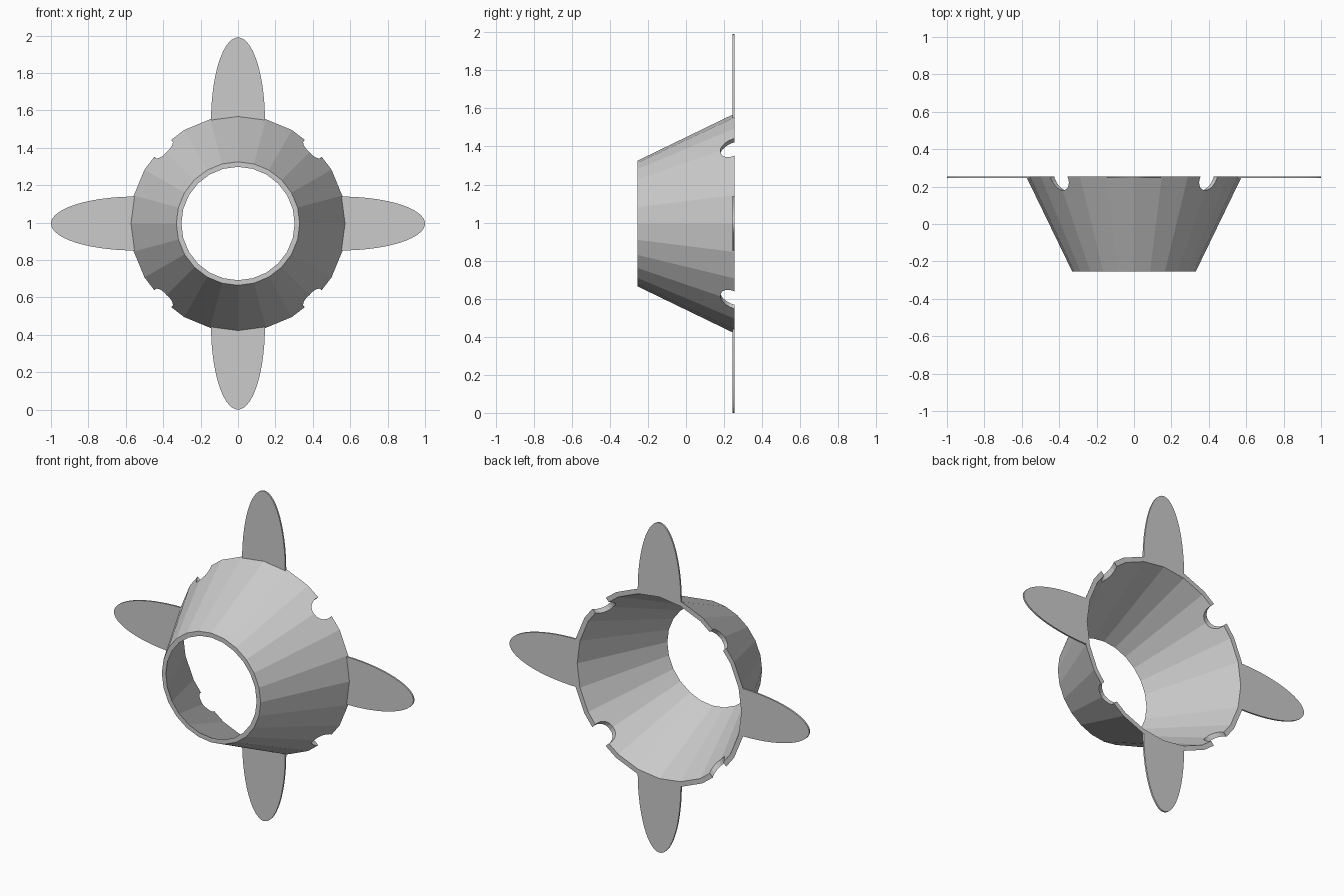
import bpy, bmesh, math
from mathutils import Matrix, Vector

if "Cube" in bpy.data.objects:
    bpy.data.objects.remove(bpy.data.objects["Cube"])

CZ = 0.995          # height of the ring axis
SIDES = 24


def make_object(name, bm):
    bmesh.ops.recalc_face_normals(bm, faces=bm.faces)
    me = bpy.data.meshes.new(name)
    bm.to_mesh(me)
    bm.free()
    ob = bpy.data.objects.new(name, me)
    bpy.context.collection.objects.link(ob)
    return ob


# Conical shell: wall section (radius, y) turned about the y axis
section = [(0.33, -0.255), (0.577, 0.255), (0.548, 0.255), (0.303, -0.255)]
bm = bmesh.new()
rings = []
for i in range(SIDES):
    a = 2 * math.pi * i / SIDES
    rings.append([bm.verts.new((r * math.cos(a), y, CZ + r * math.sin(a))) for r, y in section])
for i in range(SIDES):
    p, q = rings[i], rings[(i + 1) % SIDES]
    for j in range(4):
        k = (j + 1) % 4
        bm.faces.new((p[j], p[k], q[k], q[j]))
shell = make_object("cone_shell", bm)

# Four round notches in the wide rim, on the diagonals
bm = bmesh.new()
for i in range(4):
    a = math.radians(45 + 90 * i)
    d = Vector((math.cos(a), 0, math.sin(a)))
    place = Matrix.Translation(d * 0.56 + Vector((0, 0.245, CZ)))
    turn = Vector((0, 0, 1)).rotation_difference(d).to_matrix().to_4x4()
    bmesh.ops.create_cone(bm, cap_ends=True, segments=20, radius1=0.065, radius2=0.065,
                          depth=0.3, matrix=place @ turn)
cutter = make_object("notch_cutter", bm)
cutter.hide_render = True
mod = shell.modifiers.new("notches", 'BOOLEAN')
mod.operation = 'DIFFERENCE'
mod.solver = 'EXACT'
mod.object = cutter
bpy.context.view_layer.objects.active = shell
bpy.ops.object.modifier_apply(modifier=mod.name)
bpy.data.objects.remove(cutter)


# Thin half-oval petals around the wide rim
def petal(name, angle, tip):
    base, half_width, steps = 0.55, 0.144, 28
    bm = bmesh.new()
    outline = []
    for i in range(steps + 1):
        t = math.pi * i / steps
        outline.append(bm.verts.new((half_width * math.cos(t), 0.245,
                                     base + (tip - base) * math.sin(t))))
    face = bm.faces.new(outline)
    ext = bmesh.ops.extrude_face_region(bm, geom=[face], use_keep_orig=True)
    moved = [v for v in ext["geom"] if isinstance(v, bmesh.types.BMVert)]
    bmesh.ops.translate(bm, verts=moved, vec=(0, 0.01, 0))
    bmesh.ops.transform(bm, verts=bm.verts,
                        matrix=Matrix.Translation((0, 0, CZ)) @ Matrix.Rotation(angle, 4, 'Y'))
    make_object(name, bm)


for i, side in enumerate(("top", "right", "bottom", "left")):
    petal(side + "_petal", i * math.pi / 2, 0.995 if i % 2 == 0 else 1.0)
